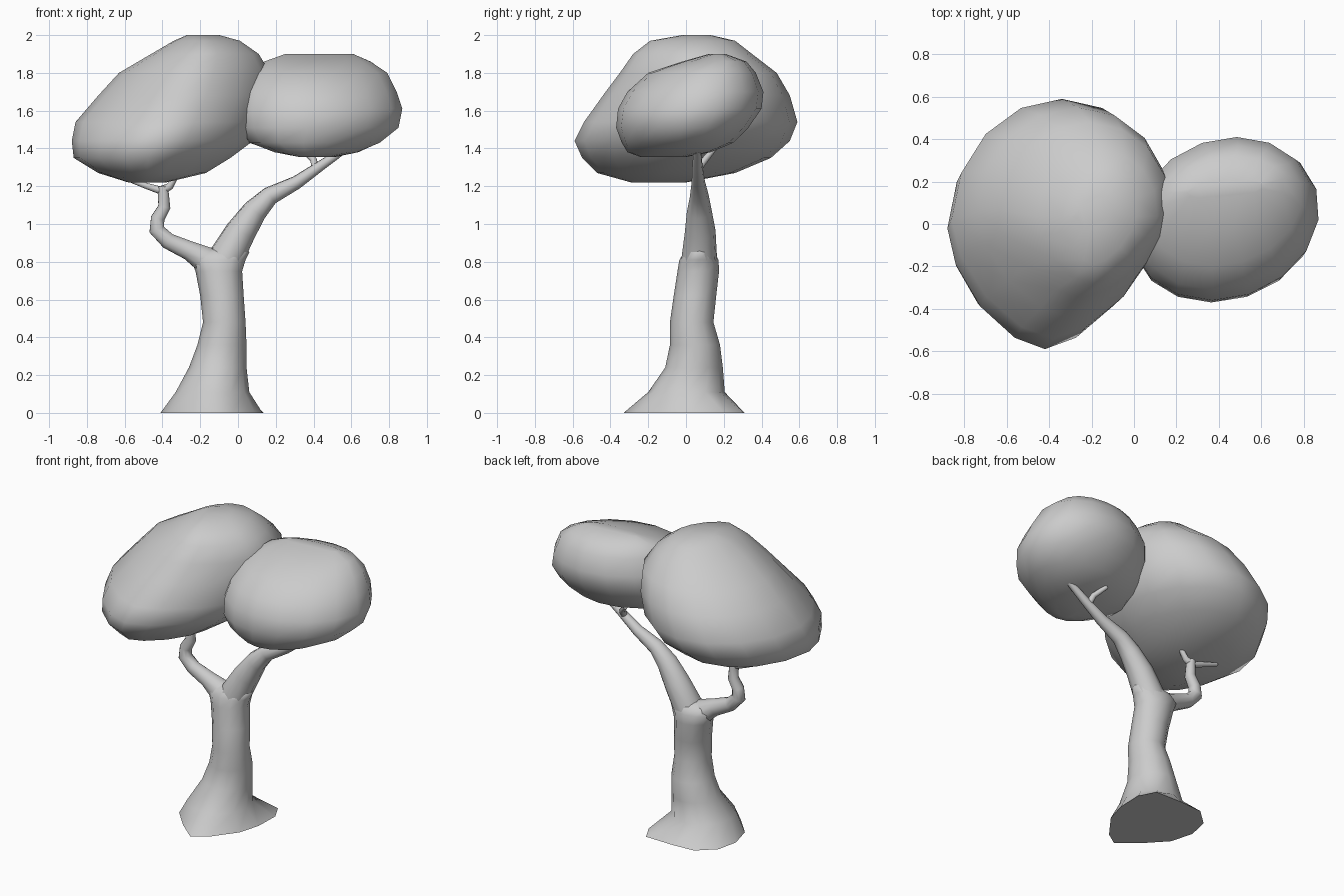
import bpy, bmesh, math


def smooth(ob, angle=60):
    bpy.ops.object.select_all(action='DESELECT')
    ob.select_set(True)
    bpy.context.view_layer.objects.active = ob
    bpy.ops.object.shade_smooth_by_angle(angle=math.radians(angle))


def oval(z, x0, x1, y0, y1, n, pinch=1.0, skew=0.0):
    # horizontal oval fitted into an x/y box; pinch points its front half, skew leans it
    pts = []
    for k in range(n):
        c, s = math.cos(2 * math.pi * k / n), math.sin(2 * math.pi * k / n)
        if s < 0:
            c, s = (math.copysign(abs(v) ** pinch, v) for v in (c, s))
        pts.append(((x0 + x1) / 2 + (x1 - x0) / 2 * c + skew * s,
                    (y0 + y1) / 2 + (y1 - y0) / 2 * s, z))
    return pts


def loft(name, rings):
    bm = bmesh.new()
    loops = [[bm.verts.new(p) for p in r] for r in rings]
    n = len(rings[0])
    for a, b in zip(loops, loops[1:]):
        for k in range(n):
            j = (k + 1) % n
            bm.faces.new((a[k], a[j], b[j], b[k]))
    bm.faces.new(loops[0][::-1])
    bm.faces.new(loops[-1])
    me = bpy.data.meshes.new(name)
    bm.to_mesh(me)
    bm.free()
    ob = bpy.data.objects.new(name, me)
    bpy.context.collection.objects.link(ob)
    smooth(ob)


def branch(name, pts):
    # tapered tube through (x, y, z, radius) points
    cu = bpy.data.curves.new(name, 'CURVE')
    cu.dimensions = '3D'
    cu.bevel_depth = 1
    cu.bevel_resolution = 3
    cu.use_fill_caps = True
    sp = cu.splines.new('POLY')
    sp.points.add(len(pts) - 1)
    for p, (x, y, z, r) in zip(sp.points, pts):
        p.co = (x, y, z, 1)
        p.radius = r
    ob = bpy.data.objects.new(name, cu)
    bpy.context.collection.objects.link(ob)
    bpy.ops.object.select_all(action='DESELECT')
    ob.select_set(True)
    bpy.context.view_layer.objects.active = ob
    bpy.ops.object.convert(target='MESH')
    smooth(bpy.context.view_layer.objects.active)


# Trunk: flared three-cornered root, narrowing upwards into the fork
root = [(.13, .03), (.135, .2), (.08, .305), (-.12, .31), (-.27, .3), (-.38, .2),
        (-.41, .06), (-.37, -.09), (-.25, -.22), (-.12, -.33), (-.03, -.27), (.09, -.11)]
trunk = [(.11, -.33, .06, -.2, .205), (.24, -.26, .045, -.11, .195),
         (.36, -.215, .045, -.085, .18), (.48, -.185, .04, -.085, .145),
         (.62, -.2, .03, -.065, .16), (.75, -.225, .022, -.045, .175),
         (.81, -.25, .04, -.035, .172), (.85, -.23, .06, -.01, .15), (.875, -.14, .04, .03, .11)]
loft("trunk", [[(x, y, 0) for x, y in root]] + [oval(*r, 12) for r in trunk])

# Branches and twigs
branch("right_branch", [(-.1, .065, .7, .1), (-.065, .07, .82, .095), (.015, .075, .96, .082),
                        (.09, .07, 1.07, .066), (.17, .07, 1.15, .05), (.31, .065, 1.22, .036),
                        (.44, .06, 1.31, .027), (.6, .06, 1.42, .018)])
branch("right_twig", [(.41, .06, 1.29, .022), (.4, .1, 1.34, .018), (.34, .15, 1.4, .014)])
branch("left_branch", [(-.08, .065, .74, .1), (-.17, .06, .81, .075), (-.26, .06, .86, .053),
                       (-.37, .06, .91, .045), (-.43, .06, .97, .043), (-.425, .06, 1.03, .038),
                       (-.39, .06, 1.09, .034), (-.395, .06, 1.16, .03), (-.4, .06, 1.2, .026)])
branch("left_twig_outer", [(-.4, .06, 1.175, .022), (-.48, .07, 1.2, .017), (-.59, .07, 1.24, .012)])
branch("left_twig_inner", [(-.4, .06, 1.18, .025), (-.36, .055, 1.2, .02), (-.32, .05, 1.27, .015)])

# Foliage: two lopsided rounded crowns
large = [(1.22, -.58, -.38, -.29, 0), (1.27, -.74, -.17, -.47, .26), (1.35, -.87, -.04, -.55, .45),
         (1.44, -.88, .08, -.59, .55), (1.54, -.86, .14, -.54, .59), (1.68, -.74, .17, -.44, .55),
         (1.8, -.63, .17, -.35, .48), (1.9, -.46, .11, -.28, .35),
         (1.97, -.34, .01, -.19, .26), (2.0, -.27, -.1, -.02, .13)]
small = [(1.355, .34, .5, -.24, 0), (1.38, .2, .63, -.31, .13), (1.43, .06, .75, -.34, .25),
         (1.51, .0, .85, -.37, .33), (1.61, -.01, .87, -.36, .4), (1.7, .01, .84, -.31, .41),
         (1.8, .07, .79, -.2, .37), (1.86, .14, .7, -.02, .32), (1.9, .26, .6, .12, .21)]
loft("large_crown", [oval(*r, 16, 1.25, .02) for r in large])
loft("small_crown", [oval(*r, 16, 1.0, .06) for r in small])
